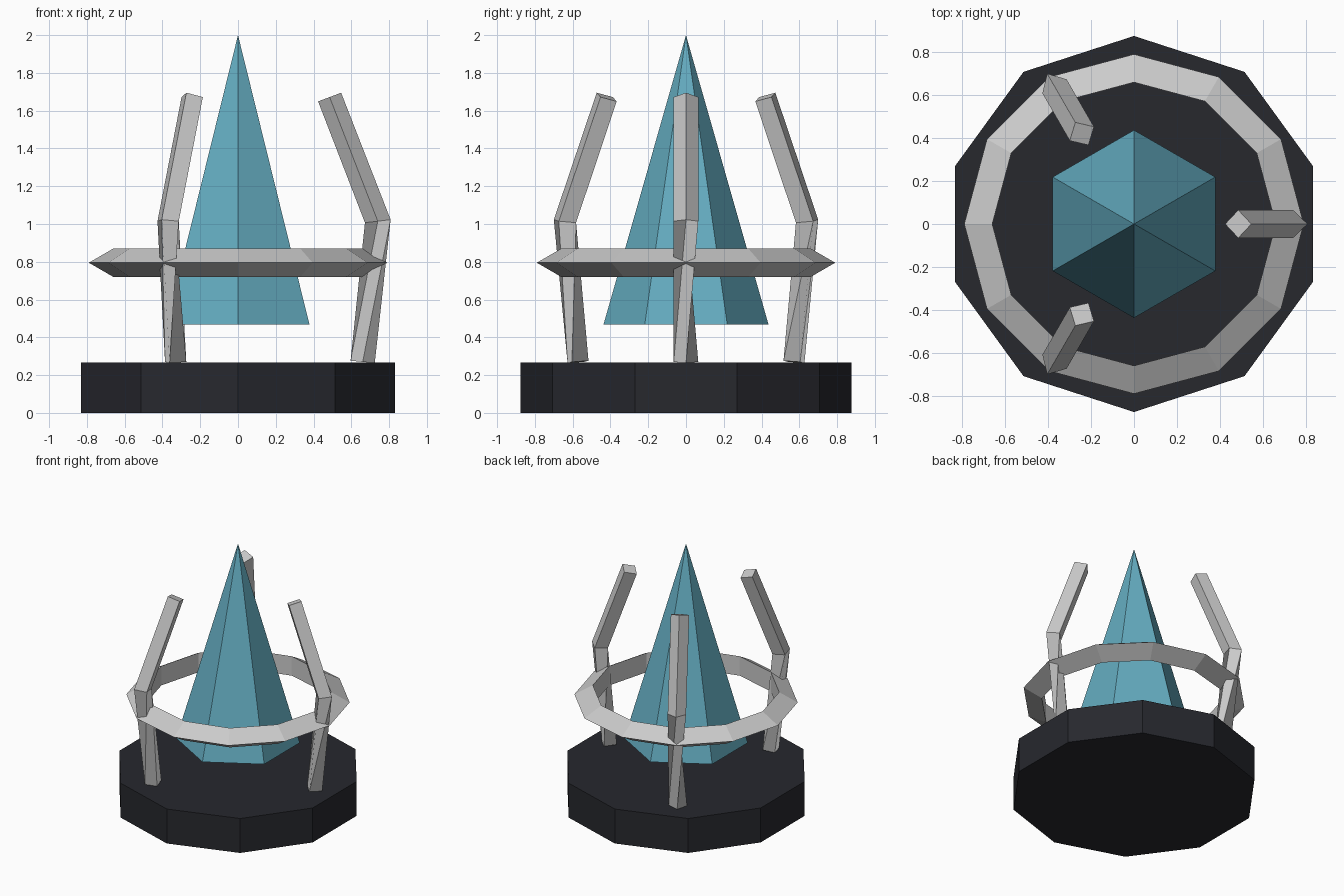
import bpy, math
from mathutils import Vector, Matrix

if "Cube" in bpy.data.objects:
    bpy.data.objects.remove(bpy.data.objects["Cube"])


def paint(obj, name, rgb):
    mat = bpy.data.materials.new(name)
    mat.diffuse_color = (*rgb, 1)
    mat.use_nodes = True
    mat.node_tree.nodes["Principled BSDF"].inputs["Base Color"].default_value = mat.diffuse_color
    obj.data.materials.append(mat)


# Ten-sided dark base
bpy.ops.mesh.primitive_cylinder_add(vertices=10, radius=0.875, depth=0.268,
                                    location=(0, 0, 0.134))
base = bpy.context.object
base.name = "base"
paint(base, "dark_stone", (0.02, 0.021, 0.027))

# Floating six-sided crystal
bpy.ops.mesh.primitive_cone_add(vertices=6, radius1=0.437, radius2=0, depth=1.533,
                                location=(0, 0, 0.467 + 1.533 / 2))
crystal = bpy.context.object
crystal.name = "crystal"
paint(crystal, "blue_crystal", (0.13, 0.42, 0.54))

# Ring with a triangular section
bpy.ops.mesh.primitive_torus_add(major_segments=12, minor_segments=3,
                                 major_radius=0.703, minor_radius=0.087,
                                 location=(0, 0, 0.795))
bpy.context.object.name = "ring"

# Bent prongs: diamond sections (radius, height, radial half width, tilt, quarter turns)
R = 0.065
SECTIONS = [(0.66, 0.27, 0.064, -0.006, 0),
            (0.74, 1.015, 0.068, 0.008, 1),
            (0.485, 1.672, 0.061, 0.023, 1)]


def prong(name, angle):
    turn = Matrix.Rotation(angle, 3, 'Z')
    verts, faces = [], []
    for r, z, du, dz, shift in SECTIONS:
        for k in range(4):
            a = math.pi / 2 * (k + shift)
            c, s = math.cos(a), math.sin(a)
            verts.append(turn @ Vector((r + du * c, R * s, z + dz * c)))
    for i in range(len(SECTIONS) - 1):
        for k in range(4):
            n = (k + 1) % 4
            faces.append((4 * i + k, 4 * i + n, 4 * i + 4 + n, 4 * i + 4 + k))
    faces += [(3, 2, 1, 0), (8, 9, 10, 11)]
    mesh = bpy.data.meshes.new(name)
    mesh.from_pydata(verts, [], faces)
    mesh.update()
    bpy.context.collection.objects.link(bpy.data.objects.new(name, mesh))


for i in range(3):
    prong(f"prong_{i + 1}", math.tau * i / 3)
